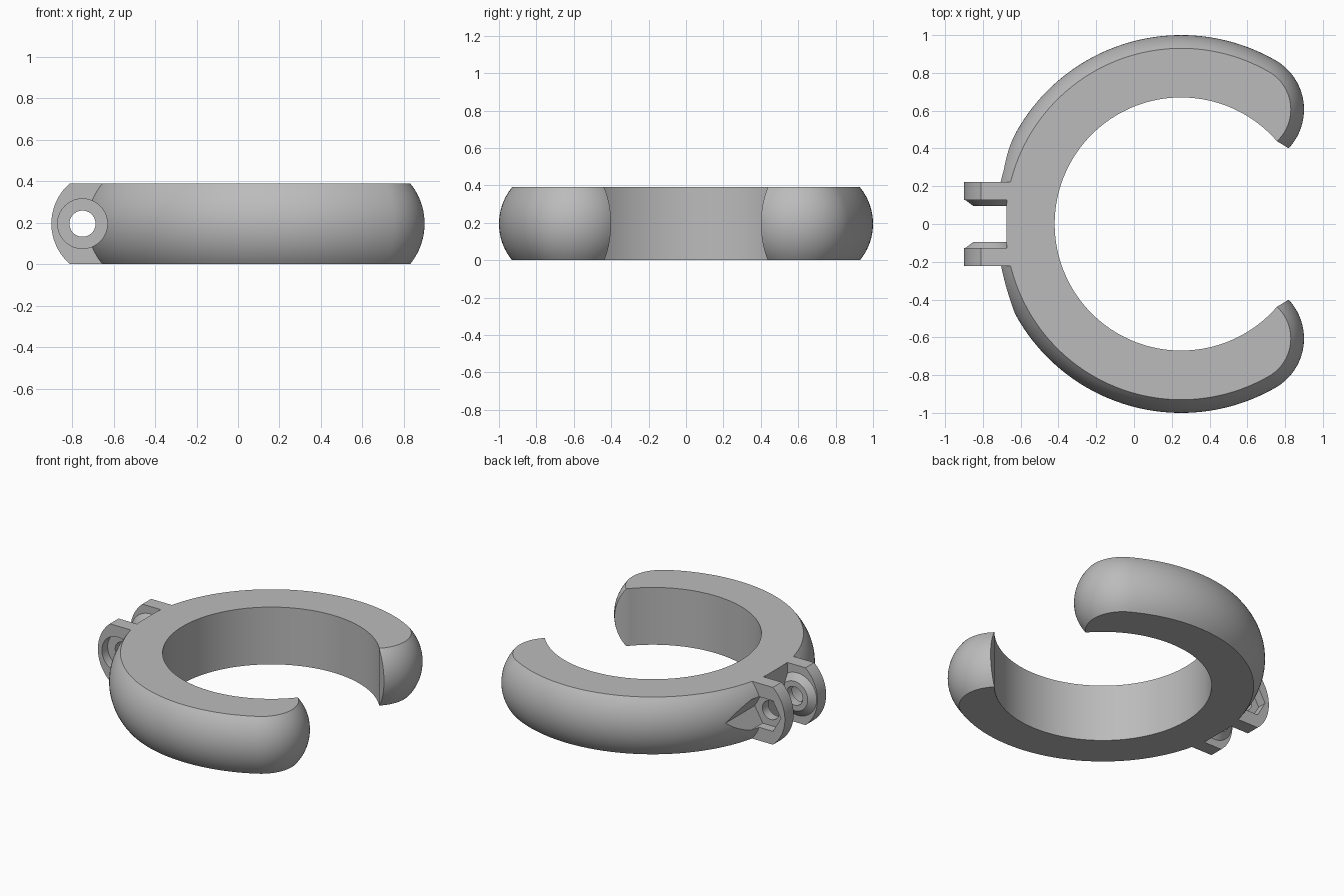
import bpy, bmesh
from math import sin, cos, pi, radians, sqrt, atan2

cube = bpy.data.objects.get("Cube")
if cube:
    bpy.data.objects.remove(cube)

H = 0.39                      # ring height
CX = 0.25                     # ring centre on x
INNER, OUTER = 0.67, 1.0
TIP_R, TIP_ANGLE = 0.30, radians(60)
PIN_X, PIN_Z = -0.75, H / 2   # hinge pin axis

grey = bpy.data.materials.new("plain_grey")
grey.use_nodes = True
grey.diffuse_color = (0.5, 0.5, 0.5, 1)
grey.node_tree.nodes["Principled BSDF"].inputs["Base Color"].default_value = (0.5, 0.5, 0.5, 1)


def skin(name, layers):
    """Closed solid from a stack of matching loops."""
    bm = bmesh.new()
    loops = [[bm.verts.new(p) for p in layer] for layer in layers]
    n = len(loops[0])
    for a, b in zip(loops, loops[1:]):
        for i in range(n):
            j = (i + 1) % n
            bm.faces.new((a[i], a[j], b[j], b[i]))
    bm.faces.new(loops[0][::-1])
    bm.faces.new(loops[-1])
    bmesh.ops.recalc_face_normals(bm, faces=bm.faces)
    mesh = bpy.data.meshes.new(name)
    bm.to_mesh(mesh)
    bm.free()
    mesh.materials.append(grey)
    obj = bpy.data.objects.new(name, mesh)
    bpy.context.collection.objects.link(obj)
    return obj


def round_y(name, sides, stations):
    """Solid around the pin axis, from (y, radius) stations."""
    return skin(name, [[(PIN_X + r * cos(2 * pi * i / sides), y, PIN_Z + r * sin(2 * pi * i / sides))
                        for i in range(sides)] for y, r in stations])


def combine(target, tool, operation):
    mod = target.modifiers.new(tool.name, "BOOLEAN")
    mod.operation, mod.object, mod.solver = operation, tool, "EXACT"
    bpy.context.view_layer.objects.active = target
    bpy.ops.object.modifier_apply(modifier=mod.name)
    bpy.data.objects.remove(tool)


def ring_outline(inset):
    """Open ring seen from above, with its bulging side pulled in by inset."""
    tip_x, tip_y = CX + (OUTER - TIP_R) * cos(TIP_ANGLE), (OUTER - TIP_R) * sin(TIP_ANGLE)
    rho = TIP_R - inset
    # inner corner of the tip, and where its short flat meets the rounded end
    ix, iy = CX + INNER * cos(radians(40.8)), INNER * sin(radians(40.8))
    dx, dy = cos(radians(-31)), sin(radians(-31))
    ox, oy = ix - tip_x, iy - tip_y
    b = ox * dx + oy * dy
    t = max(0.002, -b + sqrt(max(0, b * b - (ox * ox + oy * oy - rho * rho))))
    end = atan2(oy + t * dy, ox + t * dx)
    tip = []
    for i in range(33):
        a = end + (TIP_ANGLE - end) * i / 32
        tip.append((tip_x + rho * cos(a), tip_y + rho * sin(a)))
    outer = []
    for i in range(1, 120):
        a = TIP_ANGLE + (2 * pi - 2 * TIP_ANGLE) * i / 120
        outer.append((CX + (OUTER - inset) * cos(a), (OUTER - inset) * sin(a)))
    start = radians(40.8)
    inner = []
    for i in range(121):
        a = -start - (2 * pi - 2 * start) * i / 120
        inner.append((CX + INNER * cos(a), INNER * sin(a)))
    return tip + outer + [(x, -y) for x, y in reversed(tip)] + inner


# Open ring with a bulging outer side
bulge = 0.07
R = ((H / 2) ** 2 + bulge ** 2) / (2 * bulge)
layers = []
for k in range(21):
    z = H * k / 20
    inset = R - sqrt(R * R - (z - H / 2) ** 2)
    layers.append([(x, y, z) for x, y in ring_outline(inset)])
ring = skin("clamp_ring", layers)

# Flat recess between the lugs
recess = [(-1.2, -0.13), (-0.675, -0.13), (-0.675, 0.13), (-1.2, 0.13)]
combine(ring, skin("recess_cutter", [[(x, y, z) for x, y in recess] for z in (-0.1, 0.6)]), "DIFFERENCE")

# Hinge lugs with conical inner bosses
depth = 0.09
LR = ((H / 2) ** 2 + depth ** 2) / (2 * depth)
lug = [(-0.62, H)]
for i in range(25):
    z = H * (1 - i / 24)
    lug.append((-0.90 + LR - sqrt(LR * LR - (z - H / 2) ** 2), z))
lug.append((-0.62, 0))
for side in (1, -1):
    combine(ring, skin("lug", [[(x, side * y, z) for x, z in lug] for y in (0.128, 0.222)]), "UNION")
    combine(ring, round_y("boss", 64, [(side * 0.18, 0.147), (side * 0.13, 0.147), (side * 0.095, 0.10)]), "UNION")

# Pin hole, round head pocket at the front, six-sided nut pocket at the back
combine(ring, round_y("pin_cutter", 48, [(-1.2, 0.063), (1.2, 0.063)]), "DIFFERENCE")
combine(ring, round_y("head_cutter", 64, [(-1.2, 0.12), (-0.16, 0.12)]), "DIFFERENCE")
combine(ring, round_y("nut_cutter", 6, [(0.16, 0.12), (1.2, 0.12)]), "DIFFERENCE")

bpy.ops.object.select_all(action="DESELECT")
ring.select_set(True)
bpy.context.view_layer.objects.active = ring
bpy.ops.object.shade_smooth_by_angle(angle=radians(25))
